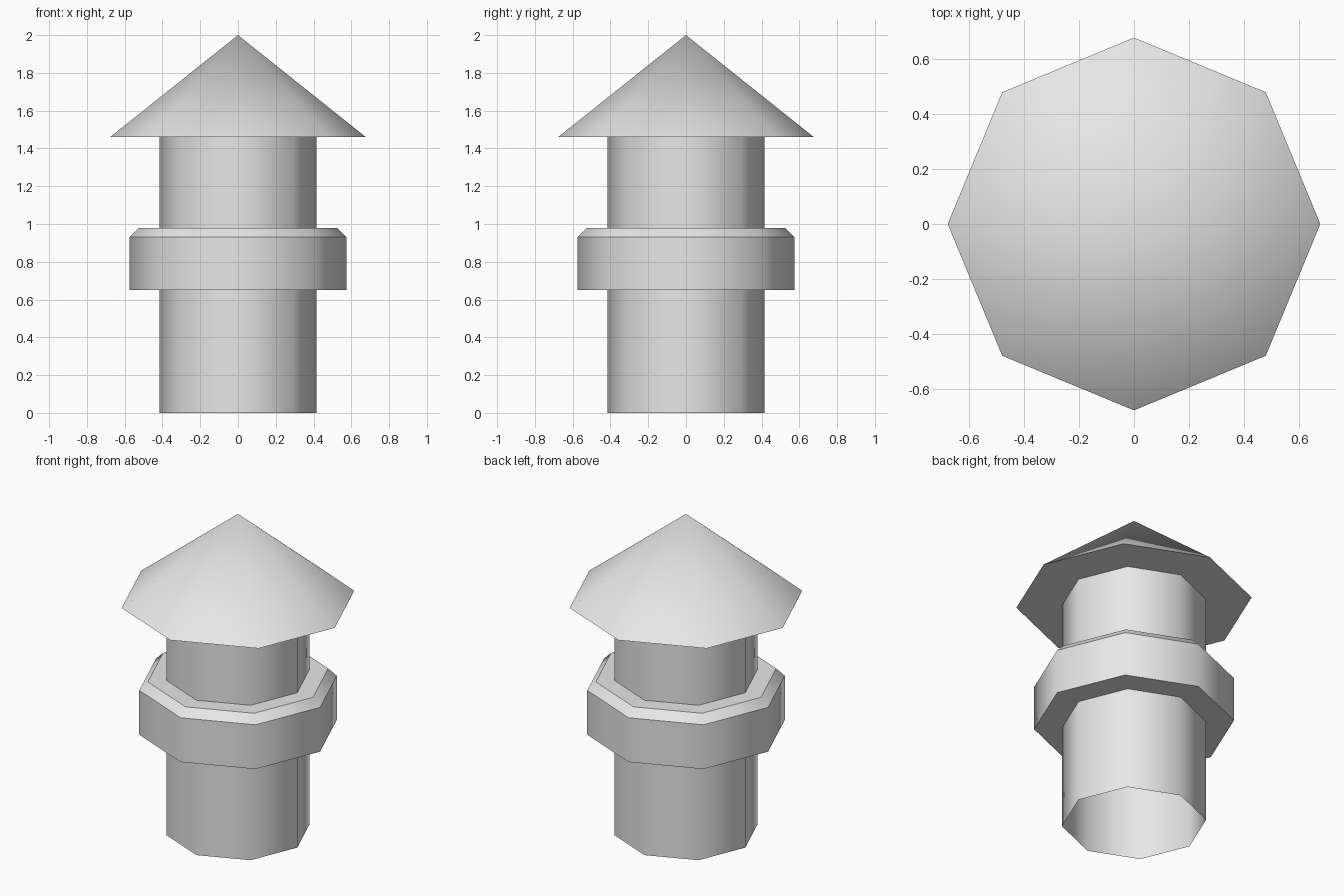
import bpy
import bmesh
from math import cos, sin, tau

SIDES = 8

cube = bpy.data.objects.get("Cube")
if cube:
    bpy.data.objects.remove(cube, do_unlink=True)

grey = bpy.data.materials.new("plain_grey")
grey.use_nodes = True
grey.diffuse_color = (0.8, 0.8, 0.8, 1)
grey.node_tree.nodes["Principled BSDF"].inputs["Base Color"].default_value = grey.diffuse_color


def lathe(name, profile):
    """Turn a (radius, height) profile, bottom to top, into an eight-sided part."""
    bm = bmesh.new()
    rings = []
    for r, z in profile:
        count = SIDES if r > 0 else 1
        rings.append([bm.verts.new((r * cos(tau * i / SIDES), r * sin(tau * i / SIDES), z))
                      for i in range(count)])
    for low, high in zip(rings, rings[1:]):
        for i in range(SIDES):
            j = (i + 1) % SIDES
            corners = [low[i % len(low)], low[j % len(low)],
                       high[j % len(high)], high[i % len(high)]]
            bm.faces.new(list(dict.fromkeys(corners)))
    # Smooth around the axis, sharp along every level rim
    for face in bm.faces:
        face.smooth = True
    for edge in bm.edges:
        a, b = edge.verts
        level = abs(a.co.z - b.co.z) < 1e-5
        around = abs(a.co.xy.length - b.co.xy.length) < 1e-5
        edge.smooth = not (level and around)
    mesh = bpy.data.meshes.new(name)
    bm.to_mesh(mesh)
    bm.free()
    mesh.materials.append(grey)
    obj = bpy.data.objects.new(name, mesh)
    bpy.context.collection.objects.link(obj)
    return obj


# Open pipe from the ground up to the roof
lathe("pipe", [(0.415, 0), (0.415, 1.46)])

# Collar around the pipe with a chamfered upper rim
lathe("collar", [(0.415, 0.65), (0.575, 0.65), (0.575, 0.93), (0.525, 0.98), (0.415, 0.98)])

# Conical roof with a flat underside
lathe("roof", [(0, 1.46), (0.677, 1.46), (0, 2)])
